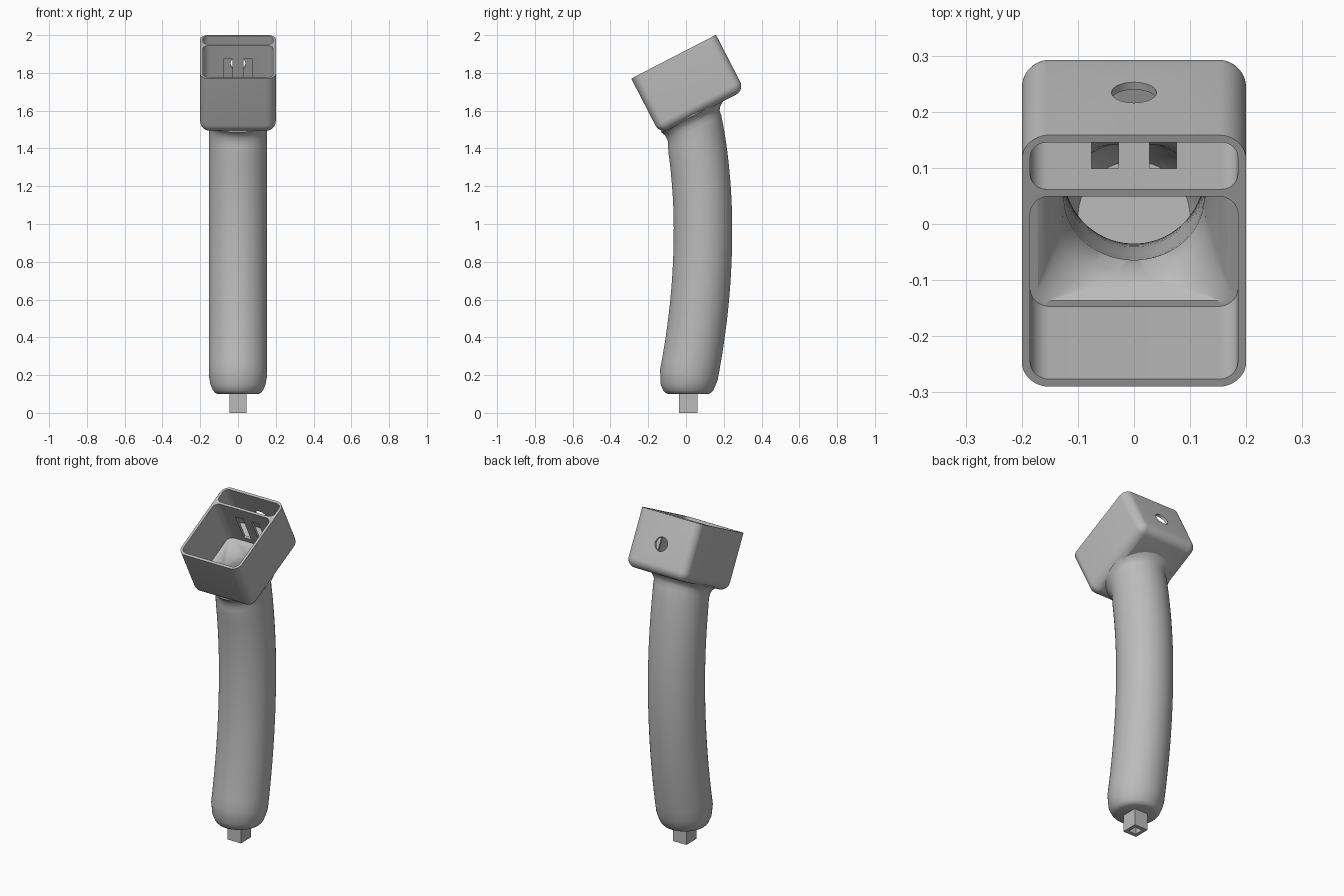
import bpy, bmesh
from math import sin, cos, atan, atan2, radians, pi, sqrt
from mathutils import Matrix, Vector

if "Cube" in bpy.data.objects:
    bpy.data.objects.remove(bpy.data.objects["Cube"])

grey = bpy.data.materials.new("light_grey_plastic")
grey.use_nodes = True
GREY = (0.5, 0.5, 0.5, 1)
grey.diffuse_color = GREY
grey.node_tree.nodes["Principled BSDF"].inputs["Base Color"].default_value = GREY

TILT = radians(27.3)
LENGTH, HEIGHT, HALF = 0.505, 0.33, 0.2
STEPS = 64


def head_point(u, d):
    """Centre-plane point in the tilted head: u from the front, d below the rim."""
    return (-0.29 + u * cos(TILT) + d * sin(TILT),
            1.77 + u * sin(TILT) - d * cos(TILT))


def ring(y, z, tilt, hw, hh=None, r=None):
    """Tilted rounded rectangle; a circle when only hw is given."""
    hh = hh or hw
    r = r or hw
    pts = []
    for i in range(STEPS):
        a = (i + 0.5) * 2 * pi / STEPS
        x = (hw - r) * (1 if cos(a) > 0 else -1) + r * cos(a)
        v = (hh - r) * (1 if sin(a) > 0 else -1) + r * sin(a)
        pts.append((x, y + v * cos(tilt), z + v * sin(tilt)))
    return pts


def head_ring(u, d, hw, hh=None, r=None):
    return ring(*head_point(u, d), TILT, hw, hh, r)


def path_ring(z, r):
    """Ring square to the bowed centre line of the handle."""
    k = 0.127 if z < 0.97 else 0.16
    return ring(0.09 - k * (z - 0.97) ** 2, z, atan(2 * k * (z - 0.97)), r)


def finish(name, bm):
    bmesh.ops.recalc_face_normals(bm, faces=bm.faces)
    mesh = bpy.data.meshes.new(name)
    bm.to_mesh(mesh)
    bm.free()
    mesh.materials.append(grey)
    ob = bpy.data.objects.new(name, mesh)
    bpy.context.collection.objects.link(ob)
    return ob


def loft(name, rings):
    bm = bmesh.new()
    loops = [[bm.verts.new(p) for p in pts] for pts in rings]
    for a, b in zip(loops, loops[1:]):
        for i in range(STEPS):
            j = (i + 1) % STEPS
            bm.faces.new((a[i], a[j], b[j], b[i]))
    bm.faces.new(loops[0])
    bm.faces.new(loops[-1])
    return finish(name, bm)


def box(name, centre, size, tilt=0):
    bm = bmesh.new()
    m = (Matrix.Translation(centre) @ Matrix.Rotation(tilt, 4, "X")
         @ Matrix.Diagonal((*size, 1)))
    bmesh.ops.create_cube(bm, size=1, matrix=m)
    return finish(name, bm)


def combine(target, other, operation):
    other.hide_render = True
    mod = target.modifiers.new(operation, "BOOLEAN")
    mod.operation, mod.object, mod.solver = operation, other, "EXACT"
    bpy.context.view_layer.objects.active = target
    bpy.ops.object.modifier_apply(modifier=mod.name)
    bpy.data.objects.remove(other)


# Head: tilted box with rounded sides and underside
EDGE = 0.05
rings = [head_ring(LENGTH / 2, 0, HALF, LENGTH / 2, EDGE)]
for i in range(9):
    a = i / 8 * pi / 2
    inset = EDGE * (1 - cos(a))
    rings.append(head_ring(LENGTH / 2, HEIGHT - EDGE + EDGE * sin(a),
                           HALF - inset, LENGTH / 2 - inset,
                           max(EDGE - inset, 0.003)))
body = loft("handle_with_socket", rings)

# Handle: bowed tube with a rounded foot and a flared neck
rings = [ring(0.012, z, 0, r) for z, r in
         ((0.1, 0.108), (0.107, 0.122), (0.12, 0.133), (0.15, 0.146))]
rings += [path_ring(0.2 + 0.06 * i, 0.155) for i in range(21)]
y, z = head_point(0.177, 0.39)
rings.append(ring(0.053, 1.455, radians(17), 0.155))
rings.append(ring(y, z, TILT, 0.155, 0.158, 0.155))
rings += [head_ring(u, d, r) for u, d, r in
          ((0.18, 0.365, 0.158), (0.185, 0.35, 0.164), (0.19, 0.338, 0.174),
           (0.198, 0.325, 0.188), (0.2, 0.3, 0.165))]
combine(body, loft("handle", rings), "UNION")

# Main cavity: socket, narrow ledge, funnel and hollow handle
MID, HH, HW = 0.1985, 0.1835, 0.185
rings = [head_ring(MID, d, HW, HH, 0.035) for d in (-0.03, 0.283)]
for d, f in ((0.2835, 0), (0.293, 0.25), (0.305, 0.5), (0.325, 0.78),
             (0.35, 0.93), (0.39, 1)):
    mix = lambda a, b: a + (b - a) * f
    rings.append(head_ring(mix(MID, 0.178), d, mix(HW - 0.014, 0.125),
                           mix(HH - 0.012, 0.125), mix(0.025, 0.125)))
rings += [path_ring(1.4 - 0.06 * i, 0.125) for i in range(21)]
rings.append(ring(0.012, 0.14, 0, 0.1))
combine(body, loft("cavity_cutter", rings), "DIFFERENCE")

# Rear compartment
combine(body, loft("compartment_cutter", [
    head_ring(0.443, d, HW, 0.047, 0.03) for d in (-0.03, 0.28)]), "DIFFERENCE")

# Pair of slots through the dividing wall
for side in (-1, 1):
    slot = box("slot_cutter", (side * 0.052, *head_point(0.389, 0.165)),
               (0.048, 0.04, 0.17), TILT)
    combine(body, slot, "DIFFERENCE")

# Round hole through the back wall
bm = bmesh.new()
m = (Matrix.Translation((0, *head_point(0.5, 0.165)))
     @ Matrix.Rotation(TILT + pi / 2, 4, "X"))
bmesh.ops.create_cone(bm, cap_ends=True, segments=40, radius1=0.04,
                      radius2=0.04, depth=0.06, matrix=m)
combine(body, finish("hole_cutter", bm), "DIFFERENCE")

# Square hollow plug under the foot
plug = box("square_plug", (0, 0.012, 0.055), (0.09, 0.098, 0.11))
combine(plug, box("plug_cutter", (0, 0.012, 0.03), (0.05, 0.054, 0.12)),
        "DIFFERENCE")

# Smooth the curved surfaces and keep the rims crisp
bpy.ops.object.select_all(action="DESELECT")
body.select_set(True)
bpy.context.view_layer.objects.active = body
bpy.ops.object.shade_smooth_by_angle(angle=radians(30))
